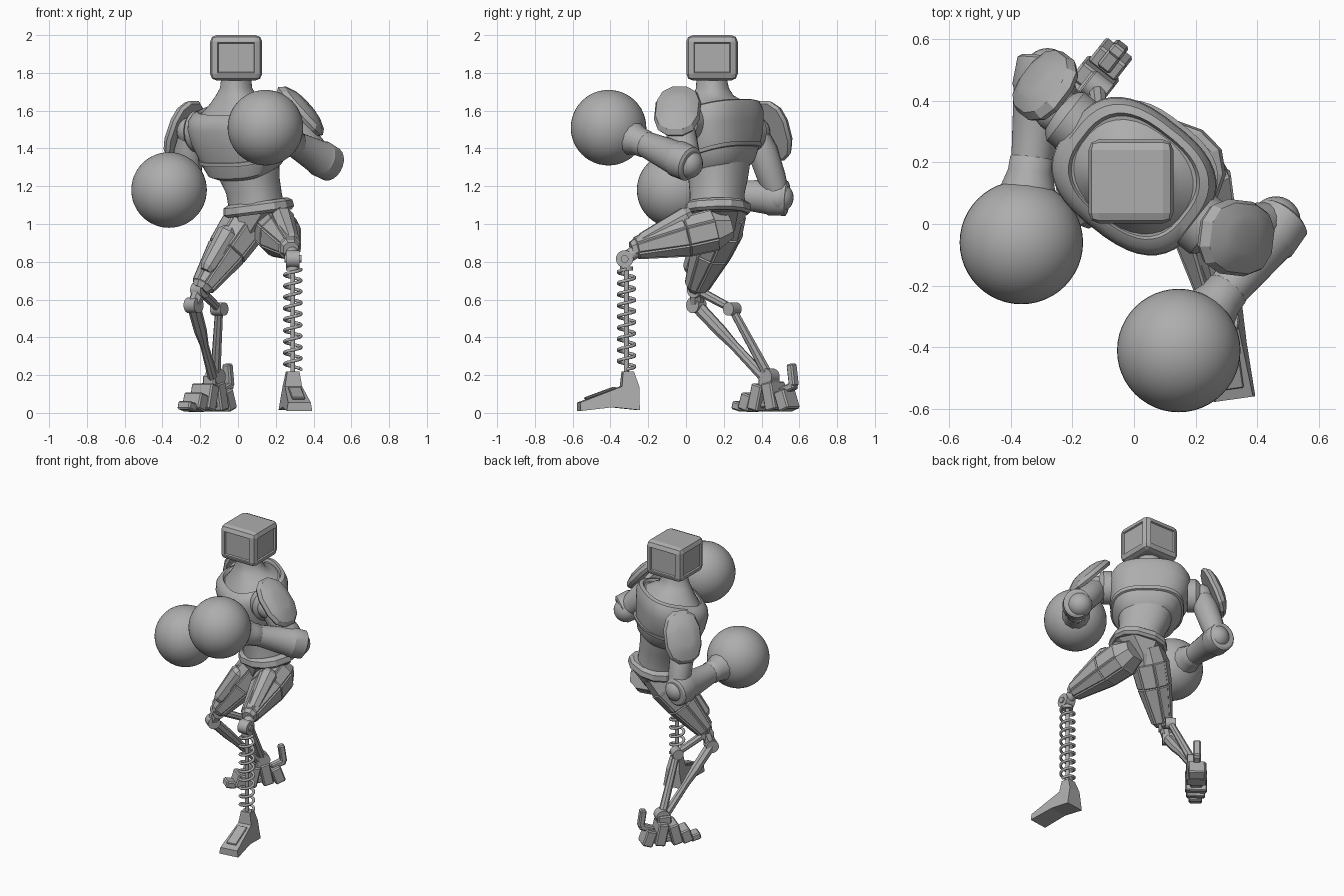
import bpy, bmesh, math
from mathutils import Vector, Matrix

cube = bpy.data.objects.get("Cube")
if cube:
    bpy.data.objects.remove(cube)

grey = bpy.data.materials.new("plain_grey")
grey.use_nodes = True
GREY = (0.42, 0.42, 0.42, 1)
grey.diffuse_color = GREY
grey.node_tree.nodes["Principled BSDF"].inputs["Base Color"].default_value = GREY
UP = Vector((0, 0, 1))
TWIST = math.radians(-38)  # chest is turned towards the right


def finish(name, bm, smooth=30):
    bmesh.ops.recalc_face_normals(bm, faces=bm.faces)
    me = bpy.data.meshes.new(name)
    bm.to_mesh(me)
    bm.free()
    me.materials.append(grey)
    if smooth:
        me.shade_smooth()
        me.set_sharp_from_angle(angle=math.radians(smooth))
    ob = bpy.data.objects.new(name, me)
    bpy.context.collection.objects.link(ob)
    return ob


def spow(v, p):
    return math.copysign(abs(v) ** (2 / p), v)


def loft(name, rings, n=32, p=2, smooth=30, panel=0):
    """Skin rings given as (centre, x axis, y axis); panel raises the long faces."""
    bm = bmesh.new()
    loops = []
    for c, ax, ay in rings:
        angs = [2 * math.pi * (i + 0.5) / n for i in range(n)]
        loops.append([bm.verts.new(c + ax * spow(math.cos(a), p) + ay * spow(math.sin(a), p))
                      for a in angs])
    sides = []
    for la, lb in zip(loops, loops[1:]):
        for i in range(n):
            j = (i + 1) % n
            sides.append(bm.faces.new((la[i], la[j], lb[j], lb[i])))
    bm.faces.new(loops[0])
    bm.faces.new(loops[-1])
    if panel:
        bmesh.ops.recalc_face_normals(bm, faces=bm.faces)
        big = [f for f in sides if f.calc_area() > 0.01]
        bmesh.ops.inset_individual(bm, faces=big, thickness=panel, depth=panel)
    return finish(name, bm, smooth)


def limb(name, a, b, secs, up=UP, **kw):
    """Loft along a straight axis with sections (t, width, height)."""
    a, b = Vector(a), Vector(b)
    d = (b - a).normalized()
    if abs(d.dot(up)) > 0.98:
        up = Vector((0, 1, 0))
    x = d.cross(up).normalized()
    y = x.cross(d)
    return loft(name, [(a.lerp(b, t), x * w, y * h) for t, w, h in secs], **kw)


def rod(name, a, b, r, r2=None, **kw):
    r2 = r2 or r
    return limb(name, a, b, [(0, r, r), (1, r2, r2)], **kw)


def ball(name, c, r, seg=24):
    bm = bmesh.new()
    bmesh.ops.create_uvsphere(bm, u_segments=seg, v_segments=seg // 2, radius=r,
                              matrix=Matrix.Translation(c))
    return finish(name, bm, 60)


def stack(name, secs, yaw, tilt=0, roll=0, **kw):
    """Loft of horizontal sections (x, y, z, half width, half depth, own tilt)."""
    x = Vector((math.cos(yaw), math.sin(yaw), roll))
    y = Vector((-math.sin(yaw), math.cos(yaw), 0))
    rings = [(Vector(s[:3]), x * s[3], (y + UP * (s[5] if len(s) > 5 else tilt)) * s[4])
             for s in secs]
    return loft(name, rings, **kw)


def box(name, c, size, yaw=0, pitch=0, bevel=0.008):
    bm = bmesh.new()
    bmesh.ops.create_cube(bm, size=1, matrix=Matrix.Diagonal((*size, 1)))
    bmesh.ops.bevel(bm, geom=bm.edges[:], offset=bevel, segments=1, profile=0.5,
                    affect='EDGES')
    bm.transform(Matrix.Translation(c) @ Matrix.Rotation(yaw, 4, 'Z')
                 @ Matrix.Rotation(pitch, 4, 'X'))
    return finish(name, bm, 0)


def extrude_profile(name, pts, w0, w1, origin, yaw):
    """Side profile (y, z) given width, w0 at the bottom to w1 at the top."""
    bm = bmesh.new()
    top = max(z for _, z in pts)
    sides = [[bm.verts.new((s * (w0 + (w1 - w0) * z / top), y, z)) for y, z in pts]
             for s in (-1, 1)]
    for i in range(len(pts)):
        j = (i + 1) % len(pts)
        bm.faces.new((sides[0][i], sides[0][j], sides[1][j], sides[1][i]))
    bm.faces.new(sides[0])
    bm.faces.new(sides[1])
    bm.transform(Matrix.Translation(origin) @ Matrix.Rotation(yaw, 4, 'Z'))
    return finish(name, bm, 0)


# Head: bevelled block with recessed front, back and side panels
bm = bmesh.new()
bmesh.ops.create_cube(bm, size=1, matrix=Matrix.Translation((-0.01, 0.138, 1.88))
                      @ Matrix.Diagonal((0.275, 0.272, 0.24, 1)))
bmesh.ops.bevel(bm, geom=bm.edges[:], offset=0.034, segments=2, profile=0.5, affect='EDGES')
walls = [f for f in bm.faces if abs(f.normal.z) < 0.1 and f.calc_area() > 0.02]
bmesh.ops.inset_individual(bm, faces=walls, thickness=0.008, depth=0)
bmesh.ops.inset_individual(bm, faces=walls, thickness=0.006, depth=-0.01)
finish("head", bm, 0)

# Torso
stack("chest", [(0.045, 0.17, 1.27, 0.155, 0.14, 0.3), (0.04, 0.17, 1.295, 0.19, 0.17, 0.33),
                (0.03, 0.165, 1.36, 0.222, 0.188, 0.3), (0.01, 0.16, 1.44, 0.25, 0.205, 0.2),
                (0, 0.155, 1.52, 0.265, 0.215, 0.15), (0, 0.155, 1.575, 0.262, 0.212, 0.22),
                (0, 0.155, 1.61, 0.24, 0.195, 0.25), (0, 0.155, 1.62, 0.21, 0.172, 0.25),
                (0, 0.155, 1.605, 0.2, 0.165, 0.25)], TWIST, n=40, p=2.7, smooth=35)
stack("chest_band", [(0.03, 0.167, z, 0.23 + o, 0.195 + o) for z, o in
                     ((1.355, -0.02), (1.36, 0.002), (1.38, 0.006), (1.385, -0.02))],
      TWIST, tilt=0.3, n=40, p=2.7)
stack("neck", [(0, 0.155, 1.6, 0.205, 0.168, 0.25), (0, 0.15, 1.645, 0.15, 0.13, 0.12),
               (-0.01, 0.145, 1.68, 0.105, 0.1), (-0.01, 0.14, 1.72, 0.08, 0.085),
               (-0.01, 0.135, 1.78, 0.07, 0.08)], TWIST, p=2.3, smooth=50)
stack("waist", [(0.1, 0.165, 1.08, 0.145, 0.14), (0.085, 0.165, 1.16, 0.145, 0.135),
                (0.06, 0.17, 1.24, 0.16, 0.145), (0.04, 0.17, 1.34, 0.18, 0.155)],
      TWIST, p=2.3, smooth=50)
stack("belt", [(0.11, 0.17, 1.055, 0.17, 0.155), (0.11, 0.17, 1.07, 0.185, 0.17),
               (0.105, 0.17, 1.105, 0.18, 0.165), (0.105, 0.17, 1.12, 0.155, 0.145)],
      math.radians(-20), tilt=0.06, roll=0.12, n=12, p=2.4, smooth=0)
stack("pelvis", [(0.06, 0.17, 0.90, 0.035, 0.06), (0.08, 0.17, 0.97, 0.06, 0.11),
                 (0.11, 0.17, 1.07, 0.165, 0.15)], math.radians(-20), n=8, p=2.6, smooth=0)

# Arms: shoulder, armour, upper arm, elbow, forearm, cuff and round glove
arms = {
    "left": dict(shoulder=(0.27, -0.04, 1.54), elbow=(0.46, 0.01, 1.32), end=(0.495, 0.025, 1.315),
                 glove=(0.145, -0.41, 1.51), pad=(0.295, -0.04, 1.565), face=(0.66, -0.08, 0.6)),
    "right": dict(shoulder=(-0.25, 0.37, 1.49), elbow=(-0.28, 0.49, 1.14), end=(-0.29, 0.54, 1.135),
                  glove=(-0.365, -0.06, 1.18), pad=(-0.25, 0.42, 1.475), face=(-0.72, 0.55, 0.38)),
}
for side, k in arms.items():
    out = Vector((math.cos(TWIST), math.sin(TWIST), 0)) * (1 if side == "left" else -1)
    sh = Vector(k["shoulder"])
    limb(side + "_shoulder_flange", sh - out * 0.09, sh,
         [(0, 0.10, 0.11), (0.6, 0.10, 0.11), (0.8, 0.085, 0.095), (1, 0.06, 0.07)])
    ball(side + "_shoulder_joint", sh, 0.075)
    pad, face = Vector(k["pad"]), Vector(k["face"]).normalized()
    limb(side + "_shoulder_pad", pad + face * 0.03, pad + face * 0.105,
         [(0, 0.115, 0.165), (0.25, 0.125, 0.175), (0.6, 0.115, 0.155), (0.9, 0.08, 0.1),
          (1, 0.05, 0.06)], n=12, p=2.5, smooth=25)
    limb(side + "_upper_arm", sh, k["elbow"],
         [(0, 0.06, 0.06), (0.3, 0.08, 0.08), (0.7, 0.075, 0.075), (1, 0.06, 0.06)], n=16)
    ball(side + "_elbow", k["elbow"], 0.08)
    limb(side + "_forearm", k["end"], k["glove"],
         [(0, 0.075, 0.08), (0.015, 0.088, 0.094), (0.16, 0.094, 0.098), (0.18, 0.088, 0.092),
          (0.5, 0.07, 0.072), (0.68, 0.062, 0.062)], n=20)
    limb(side + "_glove_cuff", k["end"], k["glove"],
         [(0.53, 0.062, 0.062), (0.55, 0.073, 0.073), (0.62, 0.075, 0.075), (0.75, 0.1, 0.1)],
         n=12, smooth=50)
    ball(side + "_glove", k["glove"], 0.2, 48)

# Thighs with long raised armour panels
limb("left_thigh", (0.18, 0.23, 0.99), (0.28, -0.29, 0.865),
     [(0, 0.09, 0.07), (0.16, 0.118, 0.112), (0.45, 0.108, 0.108), (0.95, 0.054, 0.055),
      (1, 0.042, 0.042)], n=8, p=2.3, smooth=0, panel=0.008)
limb("right_thigh", (0.08, 0.22, 1.06), (-0.2, 0.05, 0.65),
     [(0, 0.1, 0.1), (0.2, 0.118, 0.112), (0.5, 0.105, 0.1), (0.95, 0.062, 0.056),
      (1, 0.045, 0.04)], n=8, p=2.3, smooth=0, panel=0.008)
for s, top, low in (("left", (0.23, 0.03, 1.05), (0.285, -0.25, 0.9)),
                    ("right", (-0.04, 0.1, 0.97), (-0.17, 0.02, 0.75))):
    limb(s + "_thigh_plate", top, low, [(0, 0.04, 0.045), (0.1, 0.062, 0.06),
                                        (0.9, 0.045, 0.045), (1, 0.03, 0.03)],
         n=8, smooth=0)

# Left leg: knee wheel, spring, rod and wedge foot
K = Vector((0.29, -0.315, 0))
rod("left_knee", K + Vector((-0.035, -0.01, 0.815)), K + Vector((0.035, -0.01, 0.815)), 0.046)
rod("left_knee_pin", K + Vector((-0.045, -0.01, 0.815)), K + Vector((0.045, -0.01, 0.815)), 0.02)
rod("left_knee_link", K + Vector((0, -0.005, 0.82)), (0.28, -0.24, 0.87), 0.035)
rod("left_shin_rod", K + UP * 0.2, K + UP * 0.8, 0.013)
rod("spring_top", K + UP * 0.755, K + UP * 0.775, 0.035)
turns, steps = 9, 18
helix = []
for i in range(turns * steps + 1):
    a = 2 * math.pi * i / steps
    radial = Vector((math.cos(a), math.sin(a), 0))
    helix.append((K + radial * 0.044 + UP * (0.23 + 0.53 * i / (turns * steps)),
                  radial * 0.009, UP * 0.009))
loft("left_shin_spring", helix, n=8, smooth=60)
toe_yaw = math.radians(8)
extrude_profile("left_foot",
                [(-0.255, 0.01), (-0.255, 0.055), (-0.03, 0.14), (-0.022, 0.22), (0.035, 0.22),
                 (0.062, 0.14), (0.062, 0.015), (-0.08, 0.03)], 0.07, 0.032, K, toe_yaw)
box("left_foot_plate", K + Vector((0.02, -0.14, 0.105)), (0.07, 0.17, 0.012), toe_yaw,
    math.radians(20), 0.004)

# Right leg: open linkage of thin struts
knee, back, ankle = (-0.235, 0.055, 0.57), (-0.1, 0.245, 0.55), (-0.12, 0.44, 0.19)
top = (-0.2, 0.06, 0.65)
cross = Vector((0.78, -0.62, 0))
for name, c, r in (("right_knee", top, 0.042), ("right_knee_low", knee, 0.042),
                   ("right_back_joint", back, 0.036), ("right_ankle", ankle, 0.045)):
    c = Vector(c)
    rod(name, c - cross * 0.035, c + cross * 0.035, r, n=16)
rod("right_knee_link", top, back, 0.026, 0.022, n=8, smooth=0)
rod("right_knee_block", top, knee, 0.04, 0.035, n=8, smooth=0)
limb("right_front_strut", knee, (-0.13, 0.42, 0.18),
     [(0, 0.036, 0.036), (0.35, 0.034, 0.034), (0.55, 0.022, 0.026), (1, 0.028, 0.028)],
     n=8, smooth=0)
rod("right_back_strut", back, ankle, 0.022, 0.028, n=8, smooth=0)

# Right foot: splayed tapering segments, toe to heel
toe = Vector((-0.62, -0.78, 0))
base = Vector((-0.15, 0.44, 0))
segments = ((0.19, 0.045, 0.085, -14), (0.125, 0.09, 0.12, -18), (0.05, 0.14, 0.14, -14),
            (-0.04, 0.15, 0.13, 12), (-0.12, 0.11, 0.11, 20))
for i, (off, h, w, pitch) in enumerate(segments):
    box(f"right_foot_segment_{i + 1}", base + toe * off + UP * (h / 2 + 0.012), (w, 0.07, h),
        TWIST, math.radians(pitch))
box("right_foot_sole", base + UP * 0.045, (0.08, 0.32, 0.04), TWIST)
box("right_ankle_block", base + Vector((0.02, 0, 0.155)), (0.08, 0.09, 0.09), TWIST)
box("right_heel_arm", base - toe * 0.13 + UP * 0.13, (0.05, 0.1, 0.04), TWIST, math.radians(20))
box("right_heel_spur", base - toe * 0.16 + UP * 0.2, (0.05, 0.04, 0.12), TWIST, math.radians(8))
